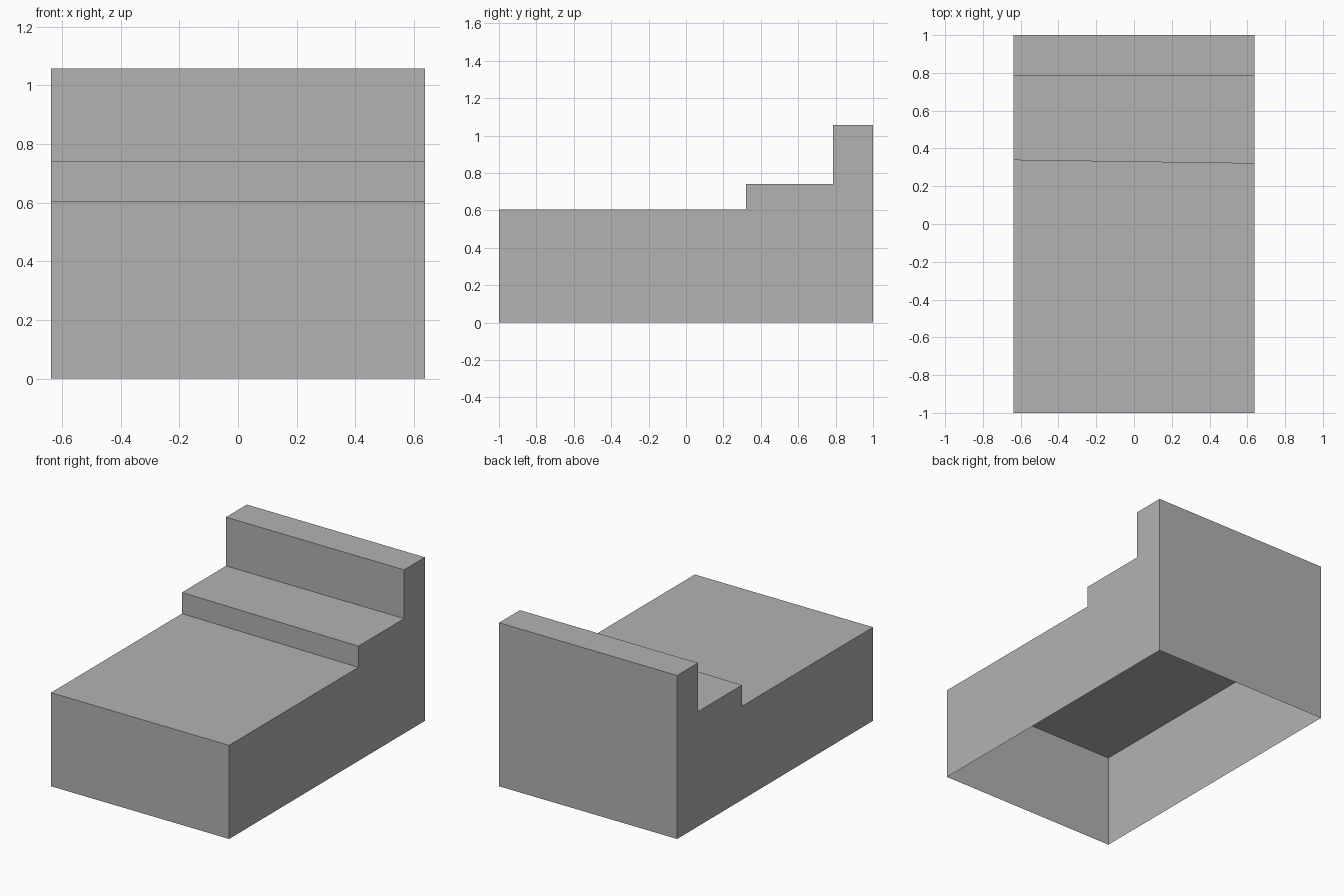
import bpy
import bmesh

# Remove the default cube
cube = bpy.data.objects.get("Cube")
if cube:
    bpy.data.objects.remove(cube, do_unlink=True)

# Single plain grey material
GREY = (0.448, 0.448, 0.448, 1.0)
grey = bpy.data.materials.new("plain grey")
grey.use_nodes = True
grey.diffuse_color = GREY
grey.node_tree.nodes["Principled BSDF"].inputs["Base Color"].default_value = GREY

HALF_WIDTH = 0.637
LOW, MID, HIGH = 0.605, 0.742, 1.057
BACK_STEP = 0.787


def side_profile(step_y):
    """Stepped side outline as (y, z), from front foot to back foot."""
    return [(-1, 0), (-1, LOW), (step_y, LOW), (step_y, MID),
            (BACK_STEP, MID), (BACK_STEP, HIGH), (1, HIGH), (1, 0)]


# Stepped shell, open underneath; the low step runs slightly askew
bm = bmesh.new()
right = [bm.verts.new((-HALF_WIDTH, y, z)) for y, z in side_profile(0.338)]
left = [bm.verts.new((HALF_WIDTH, y, z)) for y, z in side_profile(0.32)]

# Front, treads, risers and back
for i in range(len(left) - 1):
    bm.faces.new((right[i], left[i], left[i + 1], right[i + 1]))

# Side walls
bm.faces.new(right)
bm.faces.new(left[::-1])

bm.normal_update()
mesh = bpy.data.meshes.new("stepped_block")
bm.to_mesh(mesh)
bm.free()
mesh.materials.append(grey)
block = bpy.data.objects.new("stepped_block", mesh)
bpy.context.collection.objects.link(block)
